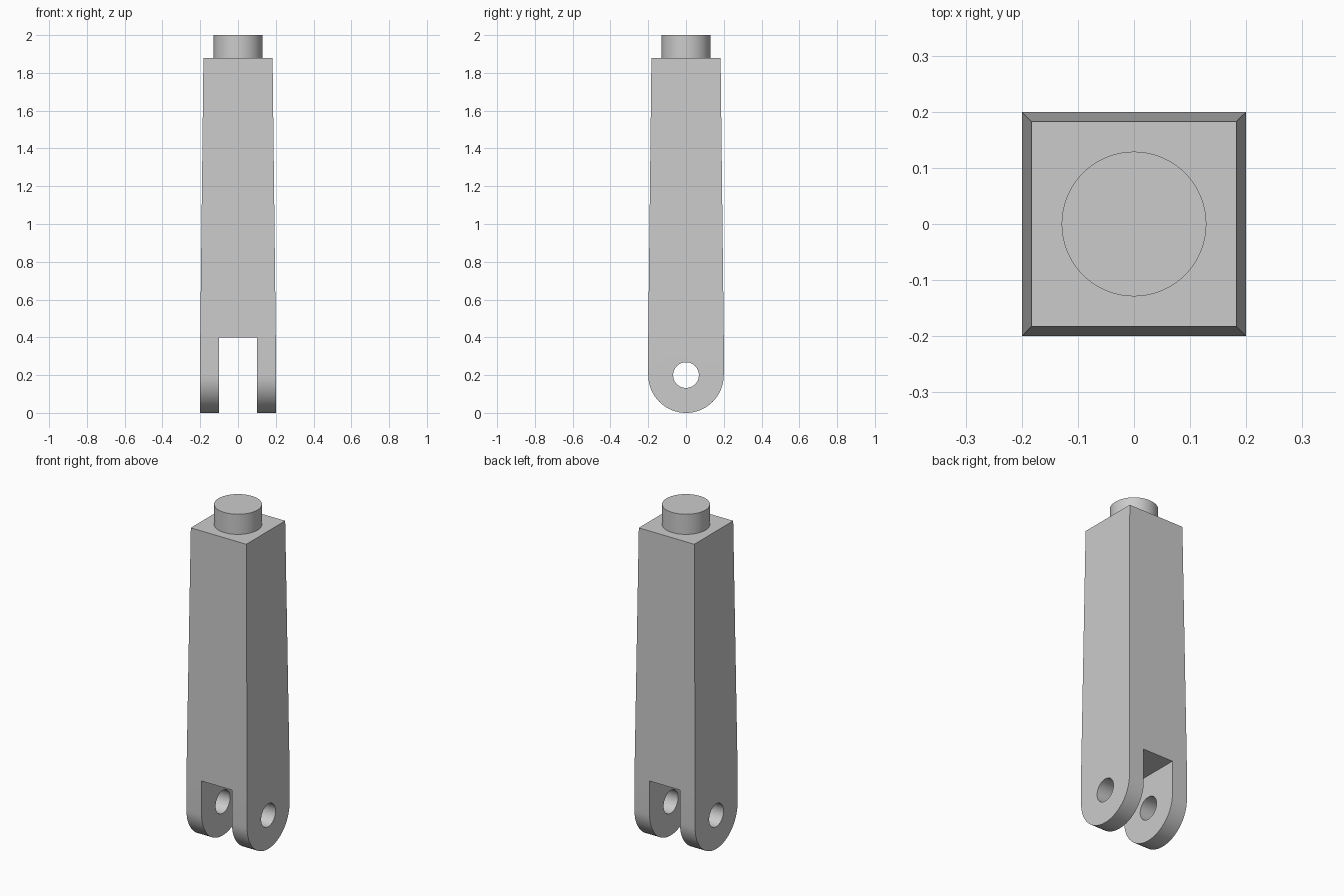
import bpy, bmesh, math
from mathutils import Matrix

cube = bpy.data.objects.get("Cube")
if cube:
    bpy.data.objects.remove(cube)

HALF, TOP_HALF = 0.2, 0.183      # half widths at the fork and at the shoulder
FORK_Z, SHOULDER_Z = 0.4, 1.88   # slot ceiling and top of the shaft

grey = bpy.data.materials.new("plain grey")
grey.use_nodes = True
COLOUR = (0.6, 0.6, 0.6, 1)
grey.diffuse_color = COLOUR
grey.node_tree.nodes["Principled BSDF"].inputs["Base Color"].default_value = COLOUR


def make_object(name, bm):
    bmesh.ops.recalc_face_normals(bm, faces=bm.faces)
    mesh = bpy.data.meshes.new(name)
    bm.to_mesh(mesh)
    bm.free()
    mesh.materials.append(grey)
    obj = bpy.data.objects.new(name, mesh)
    bpy.context.collection.objects.link(obj)
    return obj


def cylinder(name, radius, depth, matrix):
    bm = bmesh.new()
    bmesh.ops.create_cone(bm, cap_ends=True, segments=64, radius1=radius,
                          radius2=radius, depth=depth, matrix=matrix)
    return make_object(name, bm)


def activate(obj):
    bpy.ops.object.select_all(action="DESELECT")
    obj.select_set(True)
    bpy.context.view_layer.objects.active = obj


# Shaft: round-ended profile extruded across x
steps = 32
profile = [(HALF, SHOULDER_Z), (-HALF, SHOULDER_Z)]
for i in range(steps + 1):
    a = math.pi * (1 + i / steps)
    profile.append((HALF * math.cos(a), HALF + HALF * math.sin(a)))
bm = bmesh.new()
face = bm.faces.new([bm.verts.new((-HALF, y, z)) for y, z in profile])
extruded = bmesh.ops.extrude_face_region(bm, geom=[face])["geom"]
bmesh.ops.translate(bm, vec=(2 * HALF, 0, 0),
                    verts=[g for g in extruded if isinstance(g, bmesh.types.BMVert)])

# Taper only the part above the fork
bmesh.ops.bisect_plane(bm, geom=bm.verts[:] + bm.edges[:] + bm.faces[:],
                       plane_co=(0, 0, FORK_Z), plane_no=(0, 0, 1))
for v in bm.verts:
    if v.co.z > FORK_Z + 0.1:
        v.co.x *= TOP_HALF / HALF
        v.co.y *= TOP_HALF / HALF
shaft = make_object("forked_shaft", bm)

# Cutters: fork slot and pin hole
bm = bmesh.new()
bmesh.ops.create_cube(bm, size=1, matrix=Matrix.Translation((0, 0, FORK_Z - 0.5))
                      @ Matrix.Diagonal((0.2, 1, 1, 1)))
slot = make_object("slot_cutter", bm)
hole = cylinder("pin_hole_cutter", 0.068, 1,
                Matrix.Translation((0, 0, HALF)) @ Matrix.Rotation(math.pi / 2, 4, "Y"))
activate(shaft)
for cutter in (slot, hole):
    cutter.hide_render = True
    mod = shaft.modifiers.new(cutter.name, "BOOLEAN")
    mod.operation, mod.solver, mod.object = "DIFFERENCE", "EXACT", cutter
    bpy.ops.object.modifier_apply(modifier=mod.name)
    bpy.data.objects.remove(cutter)

# Round peg on the shoulder
peg = cylinder("top_peg", 0.129, 2 - SHOULDER_Z,
               Matrix.Translation((0, 0, (2 + SHOULDER_Z) / 2)))

for obj in (shaft, peg):
    activate(obj)
    bpy.ops.object.shade_smooth_by_angle(angle=math.radians(30))
